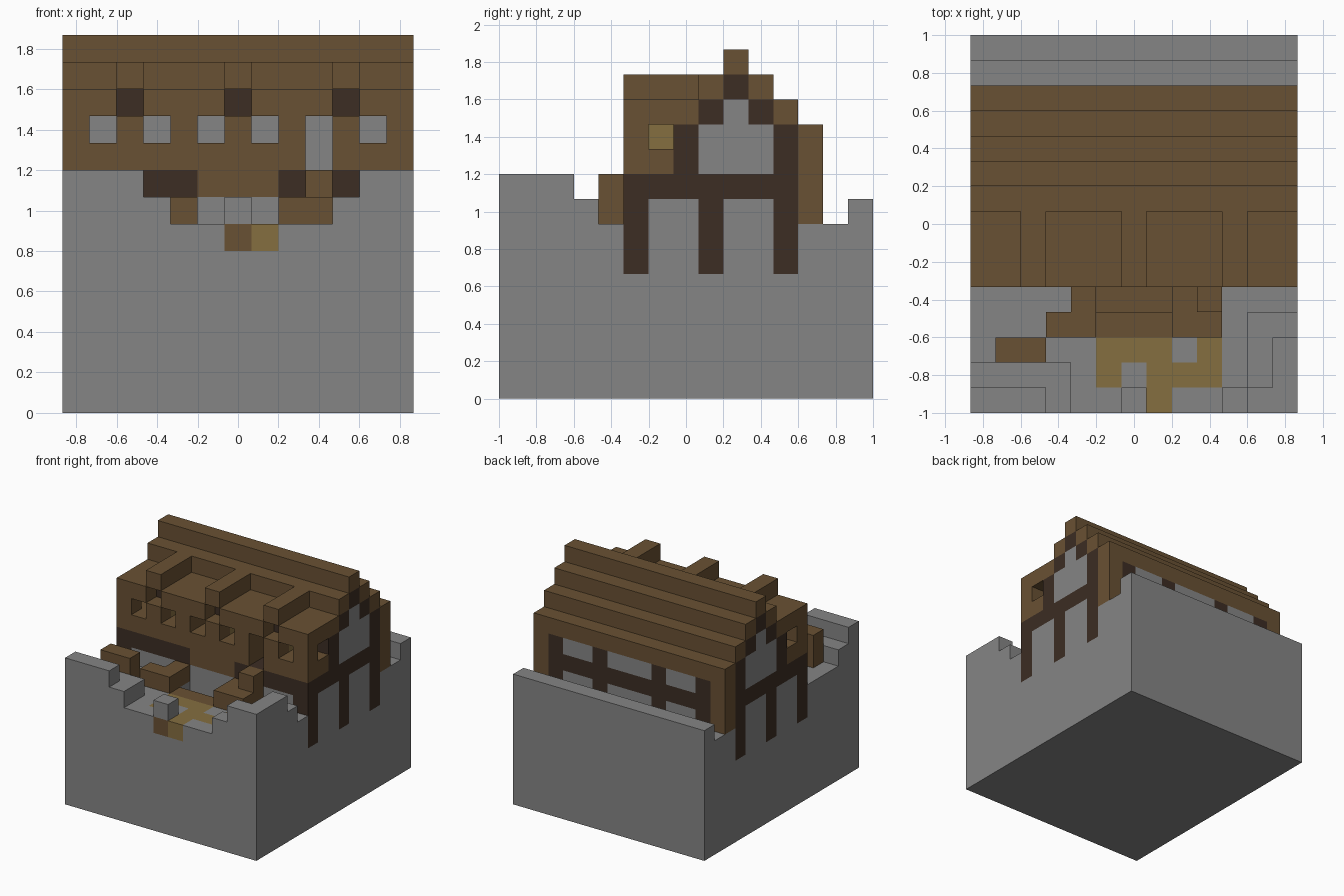
import bpy, bmesh
from mathutils import Vector

cube = bpy.data.objects.get("Cube")
if cube:
    bpy.data.objects.remove(cube, do_unlink=True)

UNIT = 2 / 15                      # edge of one block
ORIGIN = Vector((-6.5, -7.5, 0))   # grid corner, in blocks
WIDE = (0, 12)                     # full width of the model
ENDS = (0, 12)


def make_material(name, rgb):
    mat = bpy.data.materials.new(name)
    mat.use_nodes = True
    mat.diffuse_color = (*rgb, 1)
    mat.node_tree.nodes["Principled BSDF"].inputs["Base Color"].default_value = (*rgb, 1)
    return mat


STONE = make_material("stone grey", (0.235, 0.235, 0.235))
WOOD = make_material("wood brown", (0.141, 0.082, 0.033))
BEAM = make_material("dark timber", (0.045, 0.026, 0.017))
GOLD = make_material("sandy gold", (0.235, 0.156, 0.051))

grid = {}      # block position -> part name
parts = {}     # part name -> material


def span(v):
    return range(v, v + 1) if isinstance(v, int) else range(v[0], v[1] + 1)


def fill(part, mat, xs, ys, zs):
    """Fill an inclusive range of blocks; later parts replace earlier ones."""
    parts[part] = mat
    for x in span(xs):
        for y in span(ys):
            for z in span(zs):
                grid[x, y, z] = part


def carve(xs, ys, zs):
    for x in span(xs):
        for y in span(ys):
            for z in span(zs):
                grid.pop((x, y, z), None)


# Ground with raised rims
fill("ground", STONE, WIDE, (0, 14), (0, 6))
fill("ground", STONE, WIDE, 14, 7)
fill("ground", STONE, (0, 3), (0, 1), 7)
fill("ground", STONE, (0, 2), 0, 8)
fill("ground", STONE, (10, 12), 0, 7)
fill("ground", STONE, (11, 12), (1, 3), 7)
fill("ground", STONE, (11, 12), 0, 8)
fill("ground", STONE, 12, (1, 2), 8)
fill("gate_stone", STONE, 6, 0, 7)
fill("gate_base", WOOD, 6, 0, 6)

# Path and doorstep
fill("path", GOLD, 7, 0, 6)
fill("path", GOLD, 5, 1, 6)
fill("path", GOLD, (7, 9), 1, 6)
fill("path", GOLD, (5, 7), 2, 6)
fill("path", GOLD, 9, 2, 6)
fill("doorstep", WOOD, (5, 7), 3, 6)
fill("doorstep", WOOD, (5, 7), 4, 5)
carve((5, 7), 4, 6)

# Porch fences and bench
fill("left_fence", WOOD, (3, 4), 3, 7)
fill("left_fence", WOOD, 4, 4, 7)
fill("right_fence", WOOD, 8, (3, 4), 7)
fill("right_fence", WOOD, 9, 3, 7)
fill("right_fence", WOOD, 9, 4, (7, 8))
fill("bench", WOOD, (1, 2), 2, (7, 8))

# House walls
fill("walls", STONE, WIDE, (5, 11), 7)
fill("walls", STONE, WIDE, (8, 10), (9, 10))
fill("walls", STONE, WIDE, (7, 11), (9, 10))
fill("walls", STONE, WIDE, 9, 11)
fill("walls", STONE, WIDE, 12, (7, 9))
fill("floor_beam", BEAM, WIDE, (5, 11), 8)
fill("back_beam", BEAM, (1, 11), 12, 8)
fill("door_lintel", WOOD, (5, 7), 5, 8)
for x in (0, 4, 8, 12):
    fill("front_posts", BEAM, x, 5, 7)
for x in (1, 4, 8, 11):
    fill("back_posts", BEAM, x, 12, (7, 9))

# Timber frame on both gable ends
for x in ENDS:
    for y in (5, 8, 11):
        fill("gable_legs", BEAM, x, y, (5, 7))
    for y in (7, 11):
        fill("gable_frame", BEAM, x, y, (9, 10))
    fill("back_corner", WOOD, x, 12, (7, 9))
for y in (8, 10):
    fill("gable_frame", BEAM, WIDE, y, 11)
fill("gable_frame", BEAM, WIDE, 9, 12)

# Stepped roof
fill("roof", WOOD, WIDE, 9, 13)
for y in (8, 10):
    fill("roof", WOOD, WIDE, y, 12)
fill("roof", WOOD, WIDE, 11, 11)
fill("roof", WOOD, WIDE, 12, 10)

# Front dormers with raised ridges, openings and lamps
fill("dormer", WOOD, WIDE, (5, 6), (9, 10))
fill("dormer", WOOD, WIDE, (5, 7), 11)
for x in (2, 6, 10):
    fill("dormer_ridge", WOOD, x, (5, 7), 12)
    carve(x, 5, 11)
    fill("dormer_recess", BEAM, x, 6, 11)
    for side in (x - 1, x + 1):
        carve(side, (5, 6), 10)
    fill("lamp", GOLD, x, 6, 10)
carve(9, (5, 6), 9)
for x in ENDS:
    carve(x, 6, 10)

# Turn the blocks of each part into one mesh of outer faces
AXES = [Vector(a) for a in ((1, 0, 0), (0, 1, 0), (0, 0, 1))]


def build(part, mat):
    bm = bmesh.new()
    corners = {}

    def corner(p):
        key = tuple(round(c) for c in p)
        if key not in corners:
            corners[key] = bm.verts.new((Vector(key) + ORIGIN) * UNIT)
        return corners[key]

    for cell in [c for c, owner in grid.items() if owner == part]:
        base = Vector(cell)
        for i, n in enumerate(AXES):
            u, v = AXES[(i + 1) % 3], AXES[(i + 2) % 3]
            for sign in (1, -1):
                if tuple(int(c) for c in base + n * sign) in grid:
                    continue
                p = base + n if sign > 0 else base
                loop = [p, p + u, p + u + v, p + v]
                bm.faces.new([corner(q) for q in loop[::sign]])
    bmesh.ops.dissolve_limit(bm, angle_limit=0.01, verts=bm.verts, edges=bm.edges)
    mesh = bpy.data.meshes.new(part)
    bm.to_mesh(mesh)
    bm.free()
    mesh.materials.append(mat)
    bpy.context.collection.objects.link(bpy.data.objects.new(part, mesh))


for part, mat in parts.items():
    build(part, mat)
